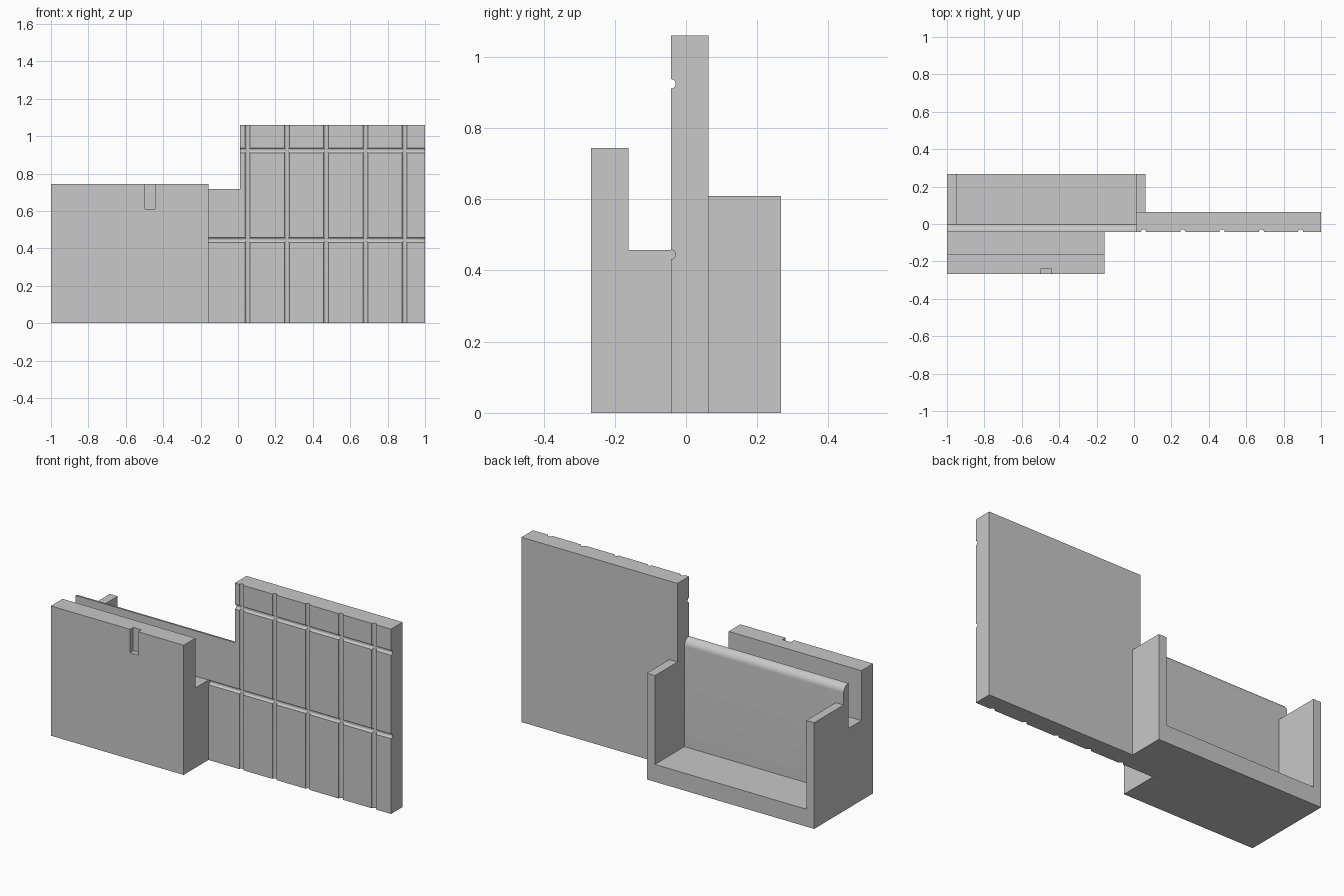
import bpy, bmesh, math
from mathutils import Matrix, Vector

cube = bpy.data.objects.get("Cube")
if cube:
    bpy.data.objects.remove(cube, do_unlink=True)

GREY = (0.58, 0.58, 0.58, 1.0)
grey = bpy.data.materials.new("plain grey")
grey.use_nodes = True
grey.diffuse_color = GREY
grey.node_tree.nodes["Principled BSDF"].inputs["Base Color"].default_value = GREY


def finish(name, bm):
    bmesh.ops.recalc_face_normals(bm, faces=bm.faces)
    mesh = bpy.data.meshes.new(name)
    bm.to_mesh(mesh)
    bm.free()
    mesh.materials.append(grey)
    obj = bpy.data.objects.new(name, mesh)
    bpy.context.collection.objects.link(obj)
    return obj


def extrude(name, outline, offset):
    """Extrude a flat outline of 3D points by an offset."""
    bm = bmesh.new()
    face = bm.faces.new([bm.verts.new(p) for p in outline])
    result = bmesh.ops.extrude_face_region(bm, geom=[face])
    moved = [v for v in result["geom"] if isinstance(v, bmesh.types.BMVert)]
    bmesh.ops.translate(bm, verts=moved, vec=offset)
    # The starting face becomes the near cap
    if not face.is_valid or face not in bm.faces:
        bmesh.ops.holes_fill(bm, edges=bm.edges)
    return finish(name, bm)


def extrude_x(name, profile, x0, x1):
    return extrude(name, [(x0, y, z) for y, z in profile], (x1 - x0, 0, 0))


def box(name, x0, x1, y0, y1, z0, z1):
    return extrude_x(name, [(y0, z0), (y1, z0), (y1, z1), (y0, z1)], x0, x1)


def rod_x(name, x0, x1, y, z, radius):
    """Round cutter along x."""
    place = Matrix.Translation(Vector(((x0 + x1) / 2, y, z))) @ Matrix.Rotation(math.pi / 2, 4, 'Y')
    bm = bmesh.new()
    bmesh.ops.create_cone(bm, cap_ends=True, segments=24, radius1=radius, radius2=radius,
                          depth=x1 - x0, matrix=place)
    return finish(name, bm)


def cut(target, cutter):
    mod = target.modifiers.new("cut", 'BOOLEAN')
    mod.operation = 'DIFFERENCE'
    mod.solver = 'EXACT'
    mod.object = cutter
    bpy.context.view_layer.objects.active = target
    bpy.ops.object.modifier_apply(modifier=mod.name)


FRONT, BACK = -0.267, 0.267      # outer depth
FACE, REAR = -0.042, 0.063       # panel thickness
LEFT, STEP, SIDE = -1.0, -0.158, 0.01
GROOVE = 0.0135

# Front block with the channel behind its upright
front_block = extrude_x("front_block", [
    (FRONT, 0), (FACE, 0), (FACE, 0.458), (-0.161, 0.458), (-0.161, 0.744), (FRONT, 0.744)],
    LEFT, STEP)
slot = box("slot_cutter", -0.498, -0.445, FRONT - 0.1, -0.238, 0.61, 0.85)
cut(front_block, slot)

# Thin wall with rounded top, joined to the tray floor
arc = [(FACE + 0.042 * math.cos(t), 0.676 + 0.042 * math.sin(t))
       for t in (math.radians(9 * i) for i in range(11))]
tray = extrude_x("tray_wall_and_floor",
                 [(FACE, 0), (BACK, 0), (BACK, 0.1), (0, 0.1)] + arc, LEFT, SIDE)

# Tray end walls
outer_end = box("outer_end_wall", LEFT, -0.95, 0, BACK, 0.1, 0.609)
inner_end = box("inner_end_wall", SIDE, 0.062, REAR, BACK, 0, 0.609)

# Tall panel, its plan outline dented by the upright grooves
plan = [(1.0, REAR, 0), (SIDE, REAR, 0), (SIDE, FACE, 0)]
for i in range(5):
    x = 0.051 + 0.21 * i
    for k in range(13):
        t = math.pi * (1 - k / 12)
        plan.append((x + GROOVE * math.cos(t), FACE + GROOVE * math.sin(t), 0))
plan.append((1.0, FACE, 0))
panel = extrude("tall_panel", plan, (0, 0, 1.06))

# Round grooves across the front
low = rod_x("low_groove_cutter", STEP, 1.1, FACE - 0.0007, 0.445, GROOVE)
high = rod_x("high_groove_cutter", -0.1, 1.1, FACE - 0.0007, 0.924, GROOVE)
cut(tray, low)
cut(panel, low)
cut(panel, high)

for cutter in (slot, low, high):
    bpy.data.objects.remove(cutter, do_unlink=True)

# Smooth the round surfaces, keep the corners sharp
bpy.ops.object.select_all(action='DESELECT')
for obj in (front_block, tray, outer_end, inner_end, panel):
    obj.select_set(True)
bpy.context.view_layer.objects.active = panel
bpy.ops.object.shade_smooth_by_angle(angle=math.radians(30))
